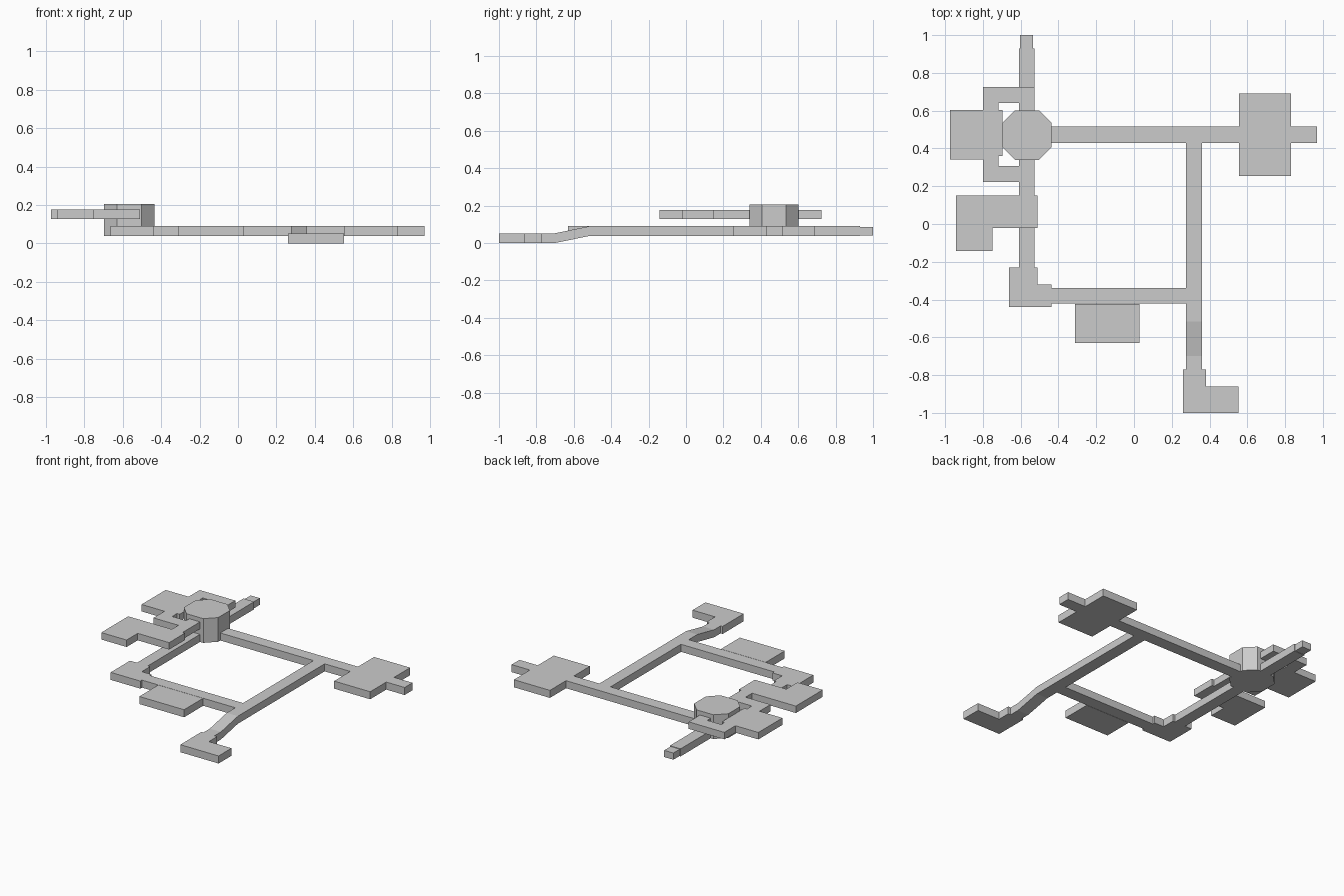
import bpy, bmesh
from mathutils import Vector

if "Cube" in bpy.data.objects:
    bpy.data.objects.remove(bpy.data.objects["Cube"])


def prism(name, pts, direction):
    """Extrude a planar outline along a direction."""
    bm = bmesh.new()
    face = bm.faces.new([bm.verts.new(p) for p in pts])
    res = bmesh.ops.extrude_face_region(bm, geom=[face], use_keep_orig=True)
    verts = [g for g in res["geom"] if isinstance(g, bmesh.types.BMVert)]
    bmesh.ops.translate(bm, verts=verts, vec=Vector(direction))
    bmesh.ops.recalc_face_normals(bm, faces=bm.faces)
    me = bpy.data.meshes.new(name)
    bm.to_mesh(me)
    bm.free()
    ob = bpy.data.objects.new(name, me)
    bpy.context.collection.objects.link(ob)
    return ob


def slab(name, outline, level):
    z0, z1 = level
    return prism(name, [(x, y, z0) for x, y in outline], (0, 0, z1 - z0))


def rect(x0, x1, y0, y1):
    return [(x0, y0), (x1, y0), (x1, y1), (x0, y1)]


MAIN, UPPER, SUNK = (0.038, 0.09), (0.128, 0.176), (0.0, 0.052)

# Main level: straight corridors and plain rooms
for name, box in {
    "north_corridor": (-0.61, -0.528, 0.60, 0.93),
    "west_corridor": (-0.61, -0.528, -0.23, 0.34),
    "east_corridor": (-0.44, 0.555, 0.43, 0.515),
    "cross_corridor": (0.275, 0.36, -0.515, 0.43),
    "south_corridor": (-0.44, 0.275, -0.422, -0.338),
    "east_room": (0.555, 0.83, 0.255, 0.69),
    "east_exit": (0.83, 0.97, 0.43, 0.515),
    "south_room": (-0.312, 0.03, -0.63, -0.424),
}.items():
    slab(name, rect(*box), MAIN)
slab("north_exit", rect(-0.604, -0.534, 0.93, 1.0), (0.04, 0.086))

# Stepped corner room
slab("corner_room", [(-0.663, -0.44), (-0.437, -0.44), (-0.437, -0.32),
                     (-0.51, -0.32), (-0.51, -0.23), (-0.663, -0.23)], MAIN)

# Ramp down to the sunken L-shaped room
prism("ramp", [(0.275, -0.515, 0.09), (0.275, -0.70, SUNK[1]), (0.275, -0.77, SUNK[1]),
               (0.275, -0.77, 0), (0.275, -0.70, 0), (0.275, -0.515, 0.038)], (0.085, 0, 0))
slab("sunken_room", [(0.26, -1), (0.552, -1), (0.552, -0.86), (0.38, -0.86),
                     (0.38, -0.77), (0.26, -0.77)], SUNK)

# Octagonal hall joining both levels
cx, cy, r, k = -0.567, 0.471, 0.131, 0.064
octagon = [(cx + x, cy + y) for x, y in
           [(r, -k), (r, k), (k, r), (-k, r), (-r, k), (-r, -k), (-k, -r), (k, -r)]]
slab("octagon_hall", octagon, (0.038, 0.205))

# Upper level: bypass passage around the hall, with spurs over the west corridor
slab("bypass_passage", [(-0.528, 0.60), (-0.528, 0.725), (-0.80, 0.725), (-0.80, 0.222),
                        (-0.61, 0.222), (-0.61, 0.15), (-0.528, 0.15), (-0.528, 0.34),
                        (-0.61, 0.34), (-0.61, 0.306), (-0.717, 0.306), (-0.717, 0.64),
                        (-0.61, 0.64), (-0.61, 0.60)], UPPER)
for name, (y0, y1) in {"west_room": (0.342, 0.604)}.items():
    slab(name, rect(-0.975, -0.80, y0, y1), UPPER)
slab("west_room_door", rect(-0.717, -0.697, 0.36, 0.604), UPPER)

# Upper L-shaped room
slab("upper_room", [(-0.943, -0.143), (-0.75, -0.143), (-0.75, -0.022), (-0.51, -0.022),
                    (-0.51, 0.15), (-0.943, 0.15)], UPPER)
